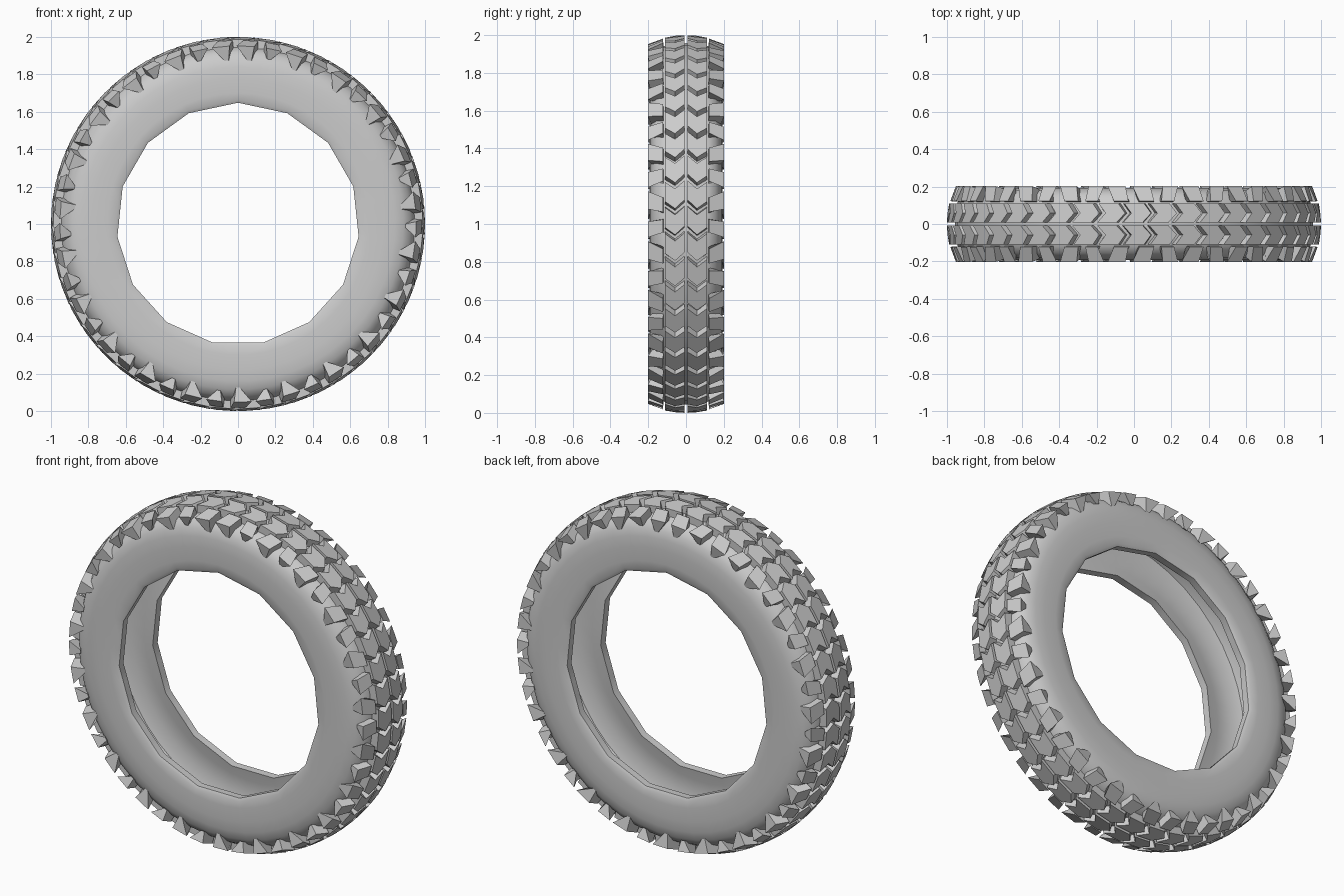
import bpy, bmesh, math

if "Cube" in bpy.data.objects:
    bpy.data.objects.remove(bpy.data.objects["Cube"])

N = 45                       # tread pitches around the tyre
STEP = 2 * math.pi / N


def polar(angle, r, y):
    # angle runs clockwise from the top, seen from the front
    return (r * math.sin(angle), y, r * math.cos(angle))


def make_object(name, bm):
    bmesh.ops.recalc_face_normals(bm, faces=bm.faces)
    mesh = bpy.data.meshes.new(name)
    bm.to_mesh(mesh)
    bm.free()
    ob = bpy.data.objects.new(name, mesh)
    ob.location = (0, 0, 1)
    bpy.context.collection.objects.link(ob)
    return ob


def mirror_y(ob):
    m = ob.modifiers.new("Mirror", 'MIRROR')
    m.use_axis = (False, True, False)
    m.use_mirror_merge = False


def block(bm, angle, points):
    # each point: (arc offset top, y top, r top, arc offset base, y base, r base)
    top = [bm.verts.new(polar(angle + p[0], p[2], p[1])) for p in points]
    base = [bm.verts.new(polar(angle + p[3], p[5], p[4])) for p in points]
    n = len(points)
    bm.faces.new(top)
    bm.faces.new(base[::-1])
    for i in range(n):
        j = (i + 1) % n
        bm.faces.new((top[j], top[i], base[i], base[j]))


# Hollow carcass: (radius, y, is_bead); bead rows follow a 15-sided rim
half = [(.957, 0, 0), (.953, .07, 0), (.942, .12, 0), (.920, .155, 0), (.885, .178, 0),
        (.84, .188, 0), (.78, .192, 0), (.70, .190, 0), (.665, .187, 1), (.648, .178, 1),
        (.65, .135, 1), (.70, .145, 0), (.80, .155, 0), (.87, .13, 0), (.90, 0, 0)]
profile = half + [(r, -y, b) for r, y, b in half[-2:0:-1]]
bm = bmesh.new()
rings = []
for i in range(N):
    a = i * STEP
    off = (a + .02) % (3 * STEP) - .02 - 1.5 * STEP
    poly = math.cos(1.5 * STEP) / math.cos(off)
    rings.append([bm.verts.new(polar(a, r * (poly if b else 1), y)) for r, y, b in profile])
for i in range(N):
    a, b = rings[i], rings[(i + 1) % N]
    for j in range(len(profile)):
        k = (j + 1) % len(profile)
        bm.faces.new((a[j], a[k], b[k], b[j]))
carcass = make_object("tyre_carcass", bm)

# Two centre rows of arrow-shaped blocks
bm = bmesh.new()
outline = [(-.058, .008), (-.014, .058), (-.052, .110), (.054, .110), (.092, .058), (.046, .008)]
for i in range(N):
    pts = []
    for k, (s, y) in enumerate(outline):
        spread = -.010 if k < 3 else .010
        pts.append((s, y, 1 - y * y, s + spread, y, .940))
    block(bm, i * STEP, pts)
mirror_y(make_object("centre_tread_blocks", bm))

# Shoulder blocks, alternating long and short, tapering down the sidewall
bm = bmesh.new()
for i in range(N):
    long = i % 2 == 0
    w, low = (.050, .875) if long else (.044, .895)
    skew = .014 if long else -.010
    pts = [(-w * .8 + skew, .122, .982, -w * .9 + skew, .118, .930),
           (-w - skew, .202, .952, -w * .25 + skew, .185 if long else .178, low),
           (w - skew, .202, .952, w * .25 + skew, .185 if long else .178, low),
           (w * .8 + skew, .122, .982, w * .9 + skew, .118, .930)]
    block(bm, (i + .4) * STEP, pts)
mirror_y(make_object("shoulder_tread_blocks", bm))

# Smooth rubber, crisp rim edges
bpy.ops.object.select_all(action='DESELECT')
carcass.select_set(True)
bpy.context.view_layer.objects.active = carcass
bpy.ops.object.shade_smooth_by_angle(angle=math.radians(40))
